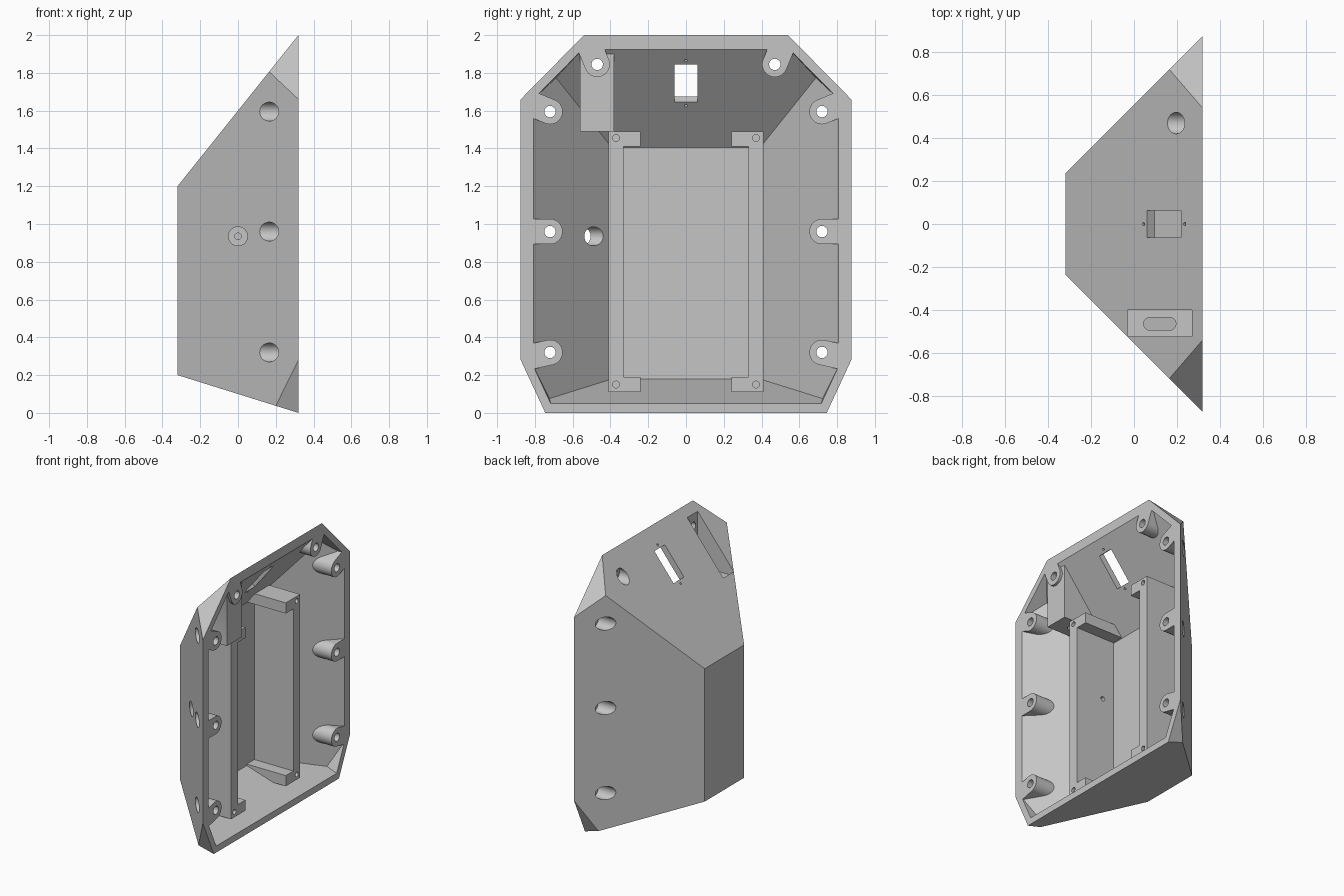
import bpy, bmesh
from math import cos, sin, tau, radians
from mathutils import Vector

cube = bpy.data.objects.get("Cube")
if cube:
    bpy.data.objects.remove(cube, do_unlink=True)

WALL = 0.047
FRONT, BACK, FLOOR = 0.32, -0.32, -0.095
SIDES = (-1, 1)


def finish(bm, name):
    bmesh.ops.recalc_face_normals(bm, faces=bm.faces[:])
    mesh = bpy.data.meshes.new(name)
    bm.to_mesh(mesh)
    bm.free()
    obj = bpy.data.objects.new(name, mesh)
    bpy.context.collection.objects.link(obj)
    return obj


def hull(name, points):
    """Convex solid around a set of points."""
    bm = bmesh.new()
    for p in points:
        bm.verts.new(p)
    bmesh.ops.convex_hull(bm, input=bm.verts[:])
    bmesh.ops.dissolve_limit(bm, angle_limit=radians(0.5), verts=bm.verts[:], edges=bm.edges[:])
    return finish(bm, name)


def box(name, xs, ys, zs):
    return hull(name, [(x, y, z) for x in xs for y in ys for z in zs])


def rod(name, a, b, r, n=48):
    """Cylinder between two points."""
    a, b = Vector(a), Vector(b)
    axis = (b - a).normalized()
    u = axis.orthogonal().normalized()
    v = axis.cross(u)
    ring = [u * cos(tau * i / n) * r + v * sin(tau * i / n) * r for i in range(n)]
    return hull(name, [c + p for c in (a, b) for p in ring])


def plane_solid(name, planes):
    """Big block trimmed by (point, outward normal) planes."""
    bm = bmesh.new()
    bmesh.ops.create_cube(bm, size=8)
    for co, no in planes:
        bmesh.ops.bisect_plane(bm, geom=bm.verts[:] + bm.edges[:] + bm.faces[:],
                               plane_co=co, plane_no=no, clear_outer=True)
        bmesh.ops.holes_fill(bm, edges=[e for e in bm.edges if e.is_boundary], sides=0)
    return finish(bm, name)


def cut(target, tool):
    """Subtract the tool from the target and discard the tool."""
    mod = target.modifiers.new("cut", 'BOOLEAN')
    mod.operation, mod.solver, mod.object = 'DIFFERENCE', 'EXACT', tool
    deps = bpy.context.evaluated_depsgraph_get()
    mesh = bpy.data.meshes.new_from_object(target.evaluated_get(deps))
    target.modifiers.clear()
    target.data = mesh
    bpy.data.objects.remove(tool, do_unlink=True)


def through(a, b, c):
    """Plane through three points, facing away from the middle of the body."""
    a, b, c = Vector(a), Vector(b), Vector(c)
    n = (b - a).cross(c - a).normalized()
    return a, n if n.dot(a - Vector((0, 0, 1))) > 0 else -n


# Sloping walls and corner chamfers of the body
walls = [(Vector((BACK, 0, 1.2)), Vector((-0.8, 0, 0.64)).normalized()),
         (Vector((BACK, 0, 0.2)), Vector((-0.2, 0, -0.64)).normalized())]
for s in SIDES:
    walls.append((Vector((BACK, s * 0.235, 1)), Vector((-1, s, 0)).normalized()))
    walls.append(through((FRONT, s * 0.54, 2), (FRONT, s * 0.875, 1.66), (0.165, s * 0.72, 1.806)))
    walls.append(through((FRONT, s * 0.745, 0), (FRONT, s * 0.875, 0.28), (0.2, s * 0.755, 0.0375)))


def ends(back, front):
    return [((back, 0, 1), (-1, 0, 0)), ((front, 0, 1), (1, 0, 0))]


shell = plane_solid("enclosure_shell", walls + ends(BACK, FRONT))
cavity = plane_solid("cavity", [(p - n * WALL, n) for p, n in walls] + ends(FLOOR, 0.4))

# Material left standing in the cavity: screw bosses (y, z, arm angle)
bosses = [(s * y, z, s, a) for s in SIDES for y, z, a in
          ((0.72, 0.32, -12.5), (0.72, 0.96, 0), (0.72, 1.595, 22.5), (0.47, 1.845, 67.5))]
for y, z, s, a in bosses:
    arm = Vector((0, s * cos(radians(a)), sin(radians(a)))) * 0.4
    pts = []
    for x in (0, 0.5):
        for i in range(48):
            p = Vector((x, y + 0.067 * cos(tau * i / 48), z + 0.067 * sin(tau * i / 48)))
            pts += [p, p + arm]
    cut(cavity, hull("boss", pts))

# Tray rails with corner tabs
for s in SIDES:
    cut(cavity, box("rail", (-0.2, 0.23), (s * 0.33, s * 0.41), (0.11, 1.49)))
    for lo, hi in ((0.11, 0.19), (1.41, 1.49)):
        cut(cavity, box("tab", (-0.2, 0.23), (s * 0.24, s * 0.405), (lo, hi)))

# Socket housing under the top slope
cut(cavity, box("socket_housing", (-0.2, 0.30), (-0.56, -0.38), (1.49, 2.2)))

cut(shell, cavity)

# Socket pocket and its cable slot
cut(shell, box("pocket", (-0.03, 0.27), (-0.525, -0.40), (1.53, 2.2)))
slot = []
for x in (0.075, 0.165):
    for i in range(32):
        t = tau * i / 32
        slot += [(x + 0.03 * cos(t), -0.465 + 0.03 * sin(t), z) for z in (1.45, 1.6)]
cut(shell, hull("slot", slot))

# Boss screw holes, with counterbores from behind
for y, z, s, a in bosses:
    cut(shell, rod("screw_hole", (-0.1, y, z), (0.5, y, z), 0.03))
    cut(shell, rod("counterbore", (-0.1, y, z), (0.26, y, z), 0.05))

# Tab screw holes
for y in (-0.37, 0.37):
    for z in (0.15, 1.455):
        cut(shell, rod("tab_hole", (0.08, y, z), (0.4, y, z), 0.018, 24))

# Side cable hole, and small hole through the rail behind it
cut(shell, rod("side_hole", (0, -0.8, 0.935), (0, -0.413, 0.935), 0.05))
cut(shell, rod("rail_hole", (0, -0.5, 0.935), (0, -0.25, 0.935), 0.017, 24))

# Switch window square to the top slope, with two fixing holes
along = Vector((0.64, 0, 0.8)).normalized()
normal = walls[0][1]
mid = Vector((0.14, 0, 1.775))
cut(shell, hull("window", [mid + along * l + normal * d + Vector((0, y, 0))
                           for l in (-0.128, 0.128) for d in (-0.1, 0.1) for y in (-0.062, 0.062)]))
for l in (-0.153, 0.153):
    c = mid + along * l
    cut(shell, rod("fixing_hole", c - normal * 0.1, c + normal * 0.1, 0.008, 16))

# Single grey plastic
mat = bpy.data.materials.new("grey_plastic")
mat.use_nodes = True
grey = (0.56, 0.56, 0.56, 1)
mat.diffuse_color = grey
mat.node_tree.nodes["Principled BSDF"].inputs["Base Color"].default_value = grey
shell.data.materials.clear()
shell.data.materials.append(mat)

bpy.ops.object.select_all(action='DESELECT')
bpy.context.view_layer.objects.active = shell
shell.select_set(True)
bpy.ops.object.shade_smooth_by_angle(angle=radians(30))
